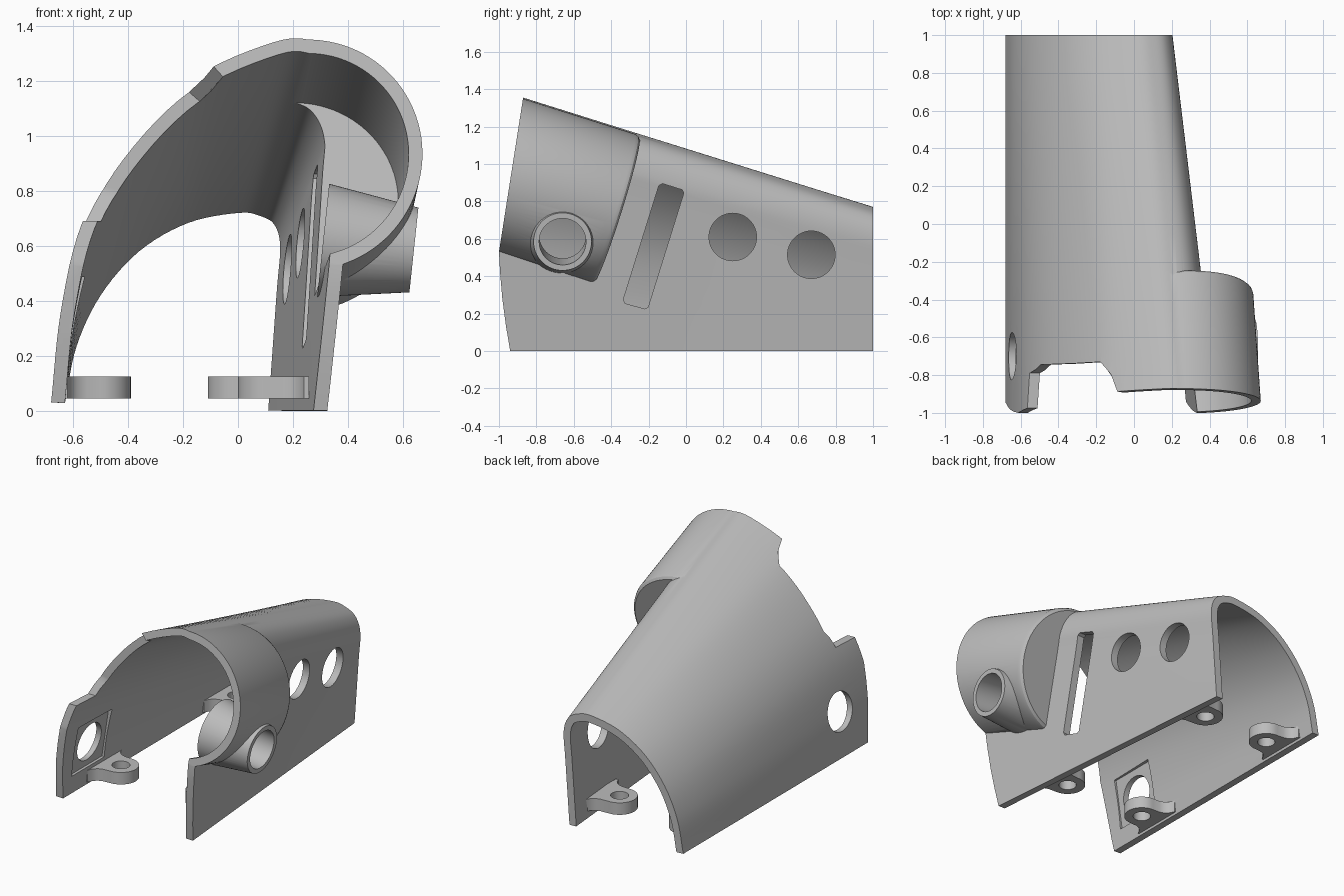
import bpy, bmesh, math
from mathutils import Vector, Matrix

cube = bpy.data.objects.get("Cube")
if cube:
    bpy.data.objects.remove(cube, do_unlink=True)

grey = bpy.data.materials.new("plain grey")
grey.use_nodes = True
grey.diffuse_color = (0.5, 0.5, 0.5, 1)
grey.node_tree.nodes["Principled BSDF"].inputs["Base Color"].default_value = (0.5, 0.5, 0.5, 1)

WALL = 0.05


def loft(name, rings):
    """Closed solid through a list of equal-length rings."""
    bm = bmesh.new()
    loops = [[bm.verts.new(p) for p in ring] for ring in rings]
    n = len(loops[0])
    for a, b in zip(loops, loops[1:]):
        for i in range(n):
            j = (i + 1) % n
            bm.faces.new((a[i], a[j], b[j], b[i]))
    bm.faces.new(loops[0])
    bm.faces.new(loops[-1])
    bmesh.ops.recalc_face_normals(bm, faces=bm.faces)
    mesh = bpy.data.meshes.new(name)
    bm.to_mesh(mesh)
    bm.free()
    obj = bpy.data.objects.new(name, mesh)
    bpy.context.collection.objects.link(obj)
    mesh.materials.append(grey)
    return obj


def tube(name, stations, sides=64):
    """Round solid through (centre, radius) stations."""
    axis = (Vector(stations[-1][0]) - Vector(stations[0][0])).normalized()
    turn = axis.to_track_quat('Z', 'Y')
    rings = []
    for c, r in stations:
        angles = [2 * math.pi * i / sides for i in range(sides)]
        rings.append([Vector(c) + turn @ Vector((r * math.cos(t), r * math.sin(t), 0)) for t in angles])
    return loft(name, rings)


def side_prism(name, yz, x0, x1):
    return loft(name, [[(x, y, z) for y, z in yz] for x in (x0, x1)])


def combine(target, other, operation):
    mod = target.modifiers.new("join", 'BOOLEAN')
    mod.operation = operation
    mod.solver = 'EXACT'
    mod.object = other
    other.hide_render = True
    bpy.context.view_layer.objects.active = target
    bpy.ops.object.modifier_apply(modifier=mod.name)
    bpy.data.objects.remove(other, do_unlink=True)


def spline(points, steps=6):
    pts = [Vector(p) for p in points]
    pts = [2 * pts[0] - pts[1]] + pts + [2 * pts[-1] - pts[-2]]
    out = []
    for a, b, c, d in zip(pts, pts[1:], pts[2:], pts[3:]):
        for k in range(steps):
            t = k / steps
            out.append(0.5 * (2 * b + (c - a) * t + (2 * a - 5 * b + 4 * c - d) * t * t
                              + (3 * b - a - 3 * c + d) * t ** 3))
    return out + [pts[-2]]


# Cross-sections of the cover at both ends (x, z)
front = spline([(-.68, .03), (-.645, .36), (-.57, .68), (-.42, .96), (-.17, 1.23), (.14, 1.38),
                (.29, 1.385), (.39, 1.32), (.442, 1.18), (.425, .98), (.33, 0)])
rear = spline([(-.68, .03), (-.635, .25), (-.54, .45), (-.39, .62), (-.2, .73), (0, .77),
               (.1, .755), (.17, .71), (.203, .61), (.19, .42), (.16, 0)])


def section(y, inset=0.0):
    t = (y + 1) / 2
    pts = [f.lerp(r, t) for f, r in zip(front, rear)]
    if inset:
        moved = []
        for i, p in enumerate(pts):
            d = (pts[min(i + 1, len(pts) - 1)] - pts[max(i - 1, 0)]).normalized()
            moved.append(p + inset * Vector((d.y, -d.x)))
        pts = moved
        first, last = (pts[0] - pts[1]).normalized(), (pts[-1] - pts[-2]).normalized()
        pts = [pts[0] + first * 0.1] + pts + [pts[-1] + last * 0.1]
    return [(p.x, y, p.y) for p in pts]


def span(a, b, n=10):
    return [a + (b - a) * i / n for i in range(n + 1)]


# Cover body with round side housing, then hollowed
cover = loft("cover_shell", [section(y) for y in span(-1.1, 1)])
origin, axis = Vector((.25, -.935, .93)), Vector((-.07, 1, -.3155))


def along(y):
    return origin + axis * (y - origin.y)


R = 0.42
combine(cover, tube("housing", [(along(-1.3), R), (along(-.4), R), (along(-.382), R - .006),
                                (along(-.37), R - .02)], 96), 'UNION')
combine(cover, loft("cavity", [section(y, WALL) for y in span(-1.2, 1.1)]), 'DIFFERENCE')
combine(cover, tube("housing_cavity", [(along(-1.4), R - WALL), (along(-.42), R - WALL)], 96), 'DIFFERENCE')

# Tapered side pipe
inner_end, outer_end = Vector((.31, -.66, .62)), Vector((.64, -.66, .585))
pipe_dir = outer_end - inner_end
combine(cover, tube("side_pipe", [(inner_end, .207), (outer_end, .155)]), 'UNION')
combine(cover, tube("pipe_bore", [(inner_end - pipe_dir * .3, .125), (outer_end + pipe_dir * .3, .125)]),
        'DIFFERENCE')

# Curved front edge
edge = [(-.94, -.1), (-.94, 0), (-.962, .13), (-.982, .28), (-.994, .42), (-1, .53), (-.87, 1.36), (-.84, 1.6)]
combine(cover, side_prism("front_trim", edge + [(-1.8, 1.6), (-1.8, -.1)], -1.5, 1.5), 'DIFFERENCE')

# Notch in the front edge, cut towards a focus inside the cover
notch = [(-.57, -1.2, .69), (-.56, -.79, .69), (-.5, -.745, .80), (-.19, -.73, 1.17),
         (-.1, -.9, 1.28), (.04, -1.2, 1.46)]
focus = Vector((.36, 0, .69))


def scaled(p, k):
    return focus + Vector(((p[0] - focus.x) * k, p[1], (p[2] - focus.z) * k))


combine(cover, loft("notch", [[scaled(p, k) for p in notch] for k in (.7, 1.4)]), 'DIFFERENCE')

# Round holes and slanted slot in the left wall
for y, z in ((.25, .61), (.67, .515)):
    combine(cover, tube("round_hole", [((0, y, z), .127), ((.8, y, z), .127)]), 'DIFFERENCE')
slot = [(-.335, .275), (-.325, .255), (-.22, .226), (-.203, .235), (-.012, .845), (-.02, .862),
        (-.125, .895), (-.145, .885)]
combine(cover, side_prism("slot", slot, .05, .8), 'DIFFERENCE')

# Right wall hole with a flat square recess inside
combine(cover, tube("port_hole", [((-.9, -.7, .32), .125), ((-.4, -.7, .32), .125)]), 'DIFFERENCE')
tilt = Matrix.Rotation(.15, 3, 'Y')
square = [(-.17, -.17), (.17, -.17), (.17, .17), (-.17, .17)]
recess = [[Vector((-.6, -.7, .32)) + tilt @ Vector((x, y, z)) for y, z in square] for x in (-.008, .07)]
combine(cover, loft("recess", recess), 'DIFFERENCE')


# Mounting tabs: rounded ears that flare into the wall
def tab(name, x, y, reach, side):
    arc = [(-.11 * math.cos(t), .11 * math.sin(t)) for t in span(-math.pi / 2, math.pi / 2, 24)]
    flare = [(reach - .07, .113), (reach - .035, .125), (reach - .012, .15), (reach, .18), (reach + .018, .18)]
    outline = [(a, -b) for a, b in reversed(flare)] + arc + flare
    ear = loft(name, [[(x + side * a, y + b, z) for a, b in outline] for z in (.045, .125)])
    combine(ear, tube("bolt_hole", [((x, y, 0), .055), ((x, y, .2), .055)], 32), 'DIFFERENCE')
    return ear


parts = [cover,
         tab("front_right_tab", -.5, -.52, .12, -1), tab("rear_right_tab", -.5, .7, .115, -1),
         tab("front_left_tab", .11, -.52, .13, 1), tab("rear_left_tab", 0, .7, .135, 1)]

# Smooth curves, sharp edges
bpy.ops.object.select_all(action='DESELECT')
for part in parts:
    part.select_set(True)
bpy.context.view_layer.objects.active = cover
bpy.ops.object.shade_smooth_by_angle(angle=math.radians(30))
